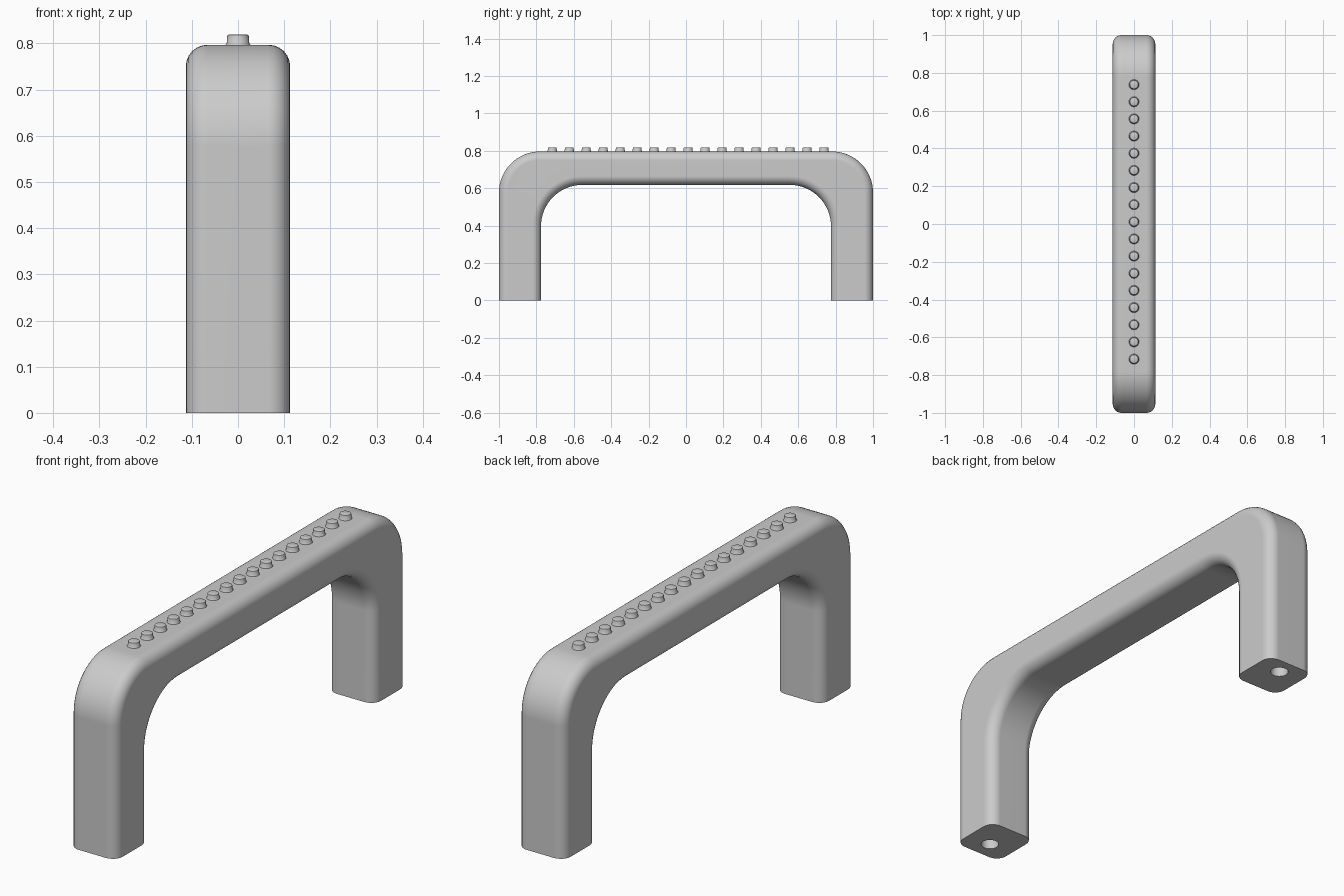
import bpy
import bmesh
from math import sin, cos, pi, radians
from mathutils import Matrix

old = bpy.data.objects.get("Cube")
if old:
    bpy.data.objects.remove(old, do_unlink=True)

# Main sizes
HALF_X, HALF_Y, TOP = 0.113, 1.0, 0.797
INNER_Y, INNER_Z = 0.775, 0.618
BEND, ROUND, STEPS = 0.22, 0.047, 16

grey = bpy.data.materials.new("satin grey")
grey.use_nodes = True
grey.diffuse_color = (0.6, 0.6, 0.6, 1)
grey.node_tree.nodes["Principled BSDF"].inputs["Base Color"].default_value = (0.6, 0.6, 0.6, 1)


def make_object(name, bm):
    bmesh.ops.recalc_face_normals(bm, faces=bm.faces[:])
    mesh = bpy.data.meshes.new(name)
    bm.to_mesh(mesh)
    bm.free()
    mesh.materials.append(grey)
    obj = bpy.data.objects.new(name, mesh)
    bpy.context.collection.objects.link(obj)
    return obj


def activate(obj):
    bpy.ops.object.select_all(action='DESELECT')
    obj.select_set(True)
    bpy.context.view_layer.objects.active = obj


def bend(cy, cz):
    """Quarter arc from the upright side round to the top."""
    angles = [i * pi / 2 / STEPS for i in range(STEPS + 1)]
    return [(cy + BEND * cos(a), cz + BEND * sin(a)) for a in angles]


# Handle: bridge profile extruded across x, long edges rounded
outer = [(HALF_Y, 0)] + bend(HALF_Y - BEND, TOP - BEND)
inner = [(INNER_Y, 0)] + bend(INNER_Y - BEND, INNER_Z - BEND)
outer += [(-y, z) for y, z in reversed(outer)]
inner += [(-y, z) for y, z in reversed(inner)]
profile = outer + inner[::-1]

bm = bmesh.new()
face = bm.faces.new([bm.verts.new((-HALF_X, y, z)) for y, z in profile])
extruded = bmesh.ops.extrude_face_region(bm, geom=[face])["geom"]
bmesh.ops.translate(bm, vec=(2 * HALF_X, 0, 0),
                    verts=[v for v in extruded if isinstance(v, bmesh.types.BMVert)])
bmesh.ops.recalc_face_normals(bm, faces=bm.faces[:])
rims = [e for e in bm.edges
        if abs(e.verts[0].co.x - e.verts[1].co.x) < 0.001
        and max(v.co.z for v in e.verts) > 0.001]
bmesh.ops.bevel(bm, geom=rims, offset=ROUND, offset_type='OFFSET',
                segments=6, profile=0.5, affect='EDGES', clamp_overlap=False)
handle = make_object("handle", bm)

# Screw holes in the feet
bm = bmesh.new()
for y in (-0.918, 0.926):
    bmesh.ops.create_cone(bm, cap_ends=True, segments=32, radius1=0.036, radius2=0.036,
                          depth=0.5, matrix=Matrix.Translation((0, y, 0)))
cutter = make_object("screw_hole_cutter", bm)
cutter.hide_render = True
cut = handle.modifiers.new("screw holes", 'BOOLEAN')
cut.operation, cut.solver, cut.object = 'DIFFERENCE', 'EXACT', cutter
activate(handle)
bpy.ops.object.modifier_apply(modifier=cut.name)
bpy.data.objects.remove(cutter, do_unlink=True)
bpy.ops.object.shade_smooth_by_angle(angle=radians(35))
handle.modifiers.new("flat sides", 'WEIGHTED_NORMAL').keep_sharp = True

# Row of studs along the top, each with a flared base and softened rim
stud_profile = [(0.027, -0.004), (0.027, 0), (0.0245, 0.003),
                (0.0235, 0.018), (0.0225, 0.021), (0.0205, 0.022)]
SIDES, COUNT = 24, 17
FIRST, LAST = -0.715, 0.738
for n in range(COUNT):
    y = FIRST + (LAST - FIRST) * n / (COUNT - 1)
    bm = bmesh.new()
    rings = [[bm.verts.new((r * cos(2 * pi * k / SIDES), r * sin(2 * pi * k / SIDES), z))
              for k in range(SIDES)] for r, z in stud_profile]
    for low, high in zip(rings, rings[1:]):
        for k in range(SIDES):
            j = (k + 1) % SIDES
            bm.faces.new((low[k], low[j], high[j], high[k]))
    bm.faces.new(rings[0][::-1])
    bm.faces.new(rings[-1])
    stud = make_object(f"stud_{n + 1}", bm)
    stud.location = (0, y, TOP)
    activate(stud)
    bpy.ops.object.shade_smooth_by_angle(angle=radians(40))
